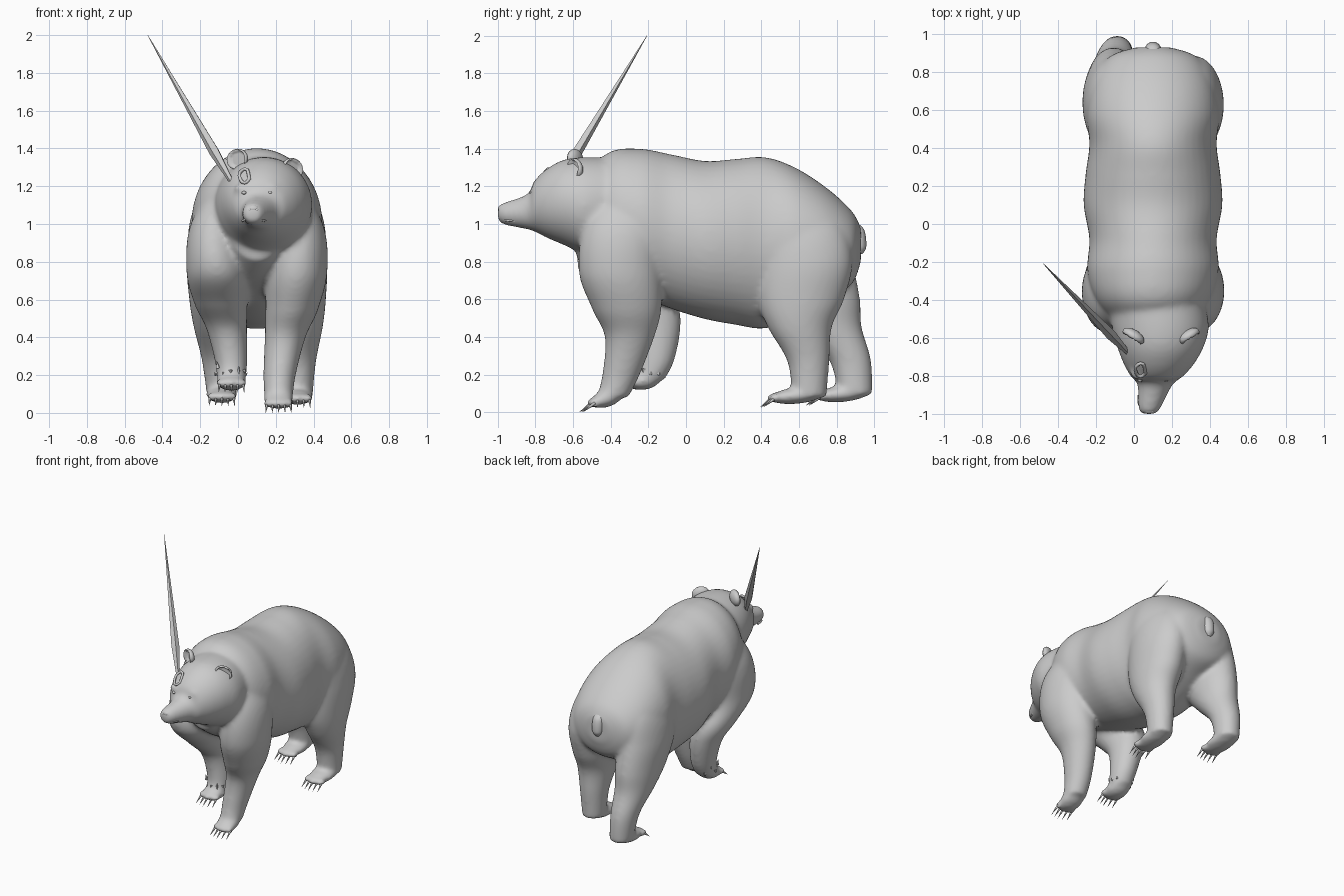
import bpy, bmesh, math, random
from mathutils import Vector, Matrix

random.seed(4)
cube = bpy.data.objects.get("Cube")
if cube:
    bpy.data.objects.remove(cube)

grey = bpy.data.materials.new("fur_grey")
grey.use_nodes = True
grey.diffuse_color = (0.6, 0.6, 0.6, 1)
grey.node_tree.nodes["Principled BSDF"].inputs["Base Color"].default_value = grey.diffuse_color

MIDDLE = 0.1  # the body's own centre line


def finish(name, bm, smooth=True):
    bmesh.ops.recalc_face_normals(bm, faces=bm.faces)
    mesh = bpy.data.meshes.new(name)
    bm.to_mesh(mesh)
    bm.free()
    mesh.materials.append(grey)
    obj = bpy.data.objects.new(name, mesh)
    bpy.context.collection.objects.link(obj)
    if smooth:
        mesh.shade_smooth()
    return obj


def spline(rows, steps=12):
    """Catmull-Rom interpolation through rows of numbers."""
    rows = [Vector(row) for row in rows]
    padded = [rows[0]] + rows + [rows[-1]]
    result = []
    for before, start, end, after in zip(padded, padded[1:], padded[2:], padded[3:]):
        leave, arrive = (end - before) / 2, (after - start) / 2
        for step in range(steps):
            t = step / steps
            ease = t * t * (3 - 2 * t)
            result.append(start.lerp(end, ease) + leave * t * (1 - t) ** 2
                          - arrive * t * t * (1 - t))
    return result + [rows[-1]]


def loft(bm, rows, upright, sides=48):
    """Rows are x, y, z and two radii; upright rings stand across the body."""
    rings = []
    for x, y, z, wide, deep in spline(rows):
        ring = []
        for side in range(sides):
            angle = math.tau * side / sides
            u, v = wide * math.cos(angle), deep * math.sin(angle)
            offset = (u, 0, v) if upright else (u, v, 0)
            ring.append(bm.verts.new(Vector((x, y, z)) + Vector(offset)))
        rings.append(ring)
    for low, high in zip(rings, rings[1:]):
        for side in range(sides):
            bm.faces.new((low[side - 1], low[side], high[side], high[side - 1]))
    bm.faces.new(rings[0])
    bm.faces.new(rings[-1])


def ball(bm, centre, radii, pitch=0, segments=20):
    matrix = (Matrix.Translation(centre) @ Matrix.Rotation(pitch, 4, 'X')
              @ Matrix.Diagonal((*radii, 1)))
    return bmesh.ops.create_uvsphere(bm, u_segments=segments, v_segments=segments // 2,
                                     radius=1, matrix=matrix)["verts"]


def spike(bm, base, tip, radius, sides=8):
    base, tip = Vector(base), Vector(tip)
    along = tip - base
    matrix = (Matrix.Translation((base + tip) / 2)
              @ along.to_track_quat('Z', 'Y').to_matrix().to_4x4())
    bmesh.ops.create_cone(bm, cap_ends=True, segments=sides, radius1=radius,
                          radius2=radius / 25, depth=along.length, matrix=matrix)


def tube(name, points, radius, cyclic=False):
    curve = bpy.data.curves.new(name, 'CURVE')
    curve.dimensions = '3D'
    curve.bevel_depth = radius
    curve.bevel_resolution = 2
    line = curve.splines.new('POLY')
    line.points.add(len(points) - 1)
    for point, place in zip(line.points, points):
        point.co = (*place, 1)
    line.use_cyclic_u = cyclic
    curve.materials.append(grey)
    bpy.context.collection.objects.link(bpy.data.objects.new(name, curve))


body = bmesh.new()

# Torso from rump to chest: y, back height, belly height, half width
torso = [(.93, .98, .8, .09), (.88, 1.07, .68, .23), (.75, 1.19, .6, .315),
         (.58, 1.3, .51, .35), (.42, 1.355, .445, .335), (.26, 1.345, .465, .355),
         (.1, 1.335, .495, .365), (-.08, 1.37, .55, .335), (-.25, 1.4, .62, .345),
         (-.42, 1.375, .7, .29), (-.58, 1.2, .81, .14)]
loft(body, [(MIDDLE, y, (top + low) / 2, half, (top - low) / 2)
            for y, top, low, half in torso], True)

# Head from neck to nose, turned slightly aside: y, height, radius
head = [(-.38, 1.1, .25), (-.54, 1.1, .255), (-.65, 1.115, .226), (-.74, 1.11, .183),
        (-.805, 1.095, .135), (-.845, 1.065, .093), (-.975, 1.055, .056), (-1, 1.06, .03)]
loft(body, [(.14 - .06 * min(1, (y + .6) ** 2 * 8), y, z, r, r) for y, z, r in head], True)

# Left legs down to the ankle: distance from centre line, y, z, width, depth
front = [(.15, -.32, 1.25, .05, .09), (.225, -.34, 1, .125, .2), (.213, -.35, .75, .16, .22),
         (.185, -.315, .55, .14, .185), (.15, -.3, .4, .108, .132),
         (.12, -.345, .2, .086, .1), (.115, -.39, .08, .075, .085)]
hind = [(.14, .58, 1.2, .05, .1), (.205, .6, 1, .12, .23), (.215, .63, .8, .155, .255),
        (.215, .61, .6, .15, .23), (.22, .605, .45, .128, .17),
        (.217, .65, .27, .096, .112), (.215, .655, .08, .08, .092)]


def place(side, swing, lift, inward, out, y, z):
    """Mirror a leg point and swing the right leg back, most at the foot."""
    if side > 0:
        return Vector((MIDDLE + out, y, z))
    bend = max(0, min(1, (.75 - z) / .67))
    return Vector((MIDDLE - out + inward * bend, y + swing * math.sin(bend * math.pi / 2),
                   z + lift * bend))


def leg(name, rows, side, bending, paw, radii, pitch):
    loft(body, [(*place(side, *bending, *row[:3]), *row[3:]) for row in rows], False)
    centre = place(side, *bending, *paw)
    ball(body, centre, radii, -pitch)
    claws = bmesh.new()
    for toe in range(-2, 3):
        tip = centre + Vector((toe * .031, abs(toe) * .009 - radii[1] * .88,
                               pitch * radii[1] * .8))
        ball(body, tip, (.019, .034, .025), segments=12)
        spike(claws, tip, tip + Vector((toe * .003, -.065, max(-.05, -tip.z))), .01)
    finish(name + "_claws", claws)


for side, word in ((1, "left"), (-1, "right")):
    leg(word + "_front", front, side, (.19, .09, -.02), (.115, -.42, .075),
        (.08, .093, .048), -.35 if side > 0 else -.1)
    leg(word + "_hind", hind, side, (.245, .01, .03), (.215, .59, .088),
        (.084, .15, .044), -.1)
    # Brow ridge and eye
    ball(body, (MIDDLE + side * .075, -.785, 1.19), (.045, .04, .025))
    eye = bmesh.new()
    ball(eye, (MIDDLE + side * .068, -.818, 1.165), (.013, .014, .009))
    finish(word + "_eye", eye)
    # Cupped ear
    ear = bmesh.new()
    for vert in ball(ear, (0, 0, 0), (1, 1, 1), segments=24):
        if vert.co.y < -.5:
            vert.co.y = .3
    ear.transform(Matrix.Translation((.143 + side * .146, -.59, 1.318 - side * .025))
                  @ Matrix.Rotation(side * .55, 4, 'Z')
                  @ Matrix.Rotation(.1 + side * .35, 4, 'Y')
                  @ Matrix.Diagonal((.064, .034, .055, 1)))
    finish(word + "_ear", ear)

# Blend torso, head and legs into one skin
skin = finish("body", body)
blend = skin.modifiers.new("blend", 'REMESH')
blend.mode = 'VOXEL'
blend.voxel_size = .014
blend.use_smooth_shade = True
soften = skin.modifiers.new("soften", 'SMOOTH')
soften.iterations = 12

# Nose with nostril wings
nose = bmesh.new()
ball(nose, (.08, -.982, 1.08), (.032, .017, .02))
for side in (-1, 1):
    ball(nose, (.08 + side * .018, -.985, 1.074), (.013, .013, .012))
finish("nose", nose)

# Lip line around the muzzle
tube("lips", spline([(.025, -.9, 1.015), (.03, -.955, 1.02), (.08, -.978, 1.03),
                     (.13, -.955, 1.02), (.15, -.9, 1.015)]), .006)

# Ragged ring on the forehead and torn skin on the raised leg
ring = []
torn = bmesh.new()
for step in range(12):
    angle = math.tau * step / 12
    around = Vector((math.cos(angle), math.sin(angle), 0))
    ring.append((.035 + .025 * around.x * random.uniform(.8, 1.2),
                 -.768 + .035 * around.y, 1.255 + .037 * around.y))
    base = Vector((-.038, -.185, random.uniform(.2, .25))) + around * .078
    spike(torn, base, base + around * .008 + Vector((0, 0, random.uniform(-.045, .05))), .014, 4)
tube("forehead_wound", ring, .009, True)
finish("torn_skin", torn, False)

# Stubby tail
tail = bmesh.new()
loft(tail, [(MIDDLE, .87, 1.02, .025, .02), (MIDDLE, .91, .97, .04, .036),
            (MIDDLE, .922, .88, .04, .036), (MIDDLE, .925, .84, .015, .012)], False)
finish("tail", tail)

# Long faceted spear stuck in the head
spear = bmesh.new()
foot, tip = Vector((-.02, -.69, 1.2)), Vector((-.478, -.208, 2))
widest = foot.lerp(tip, .23)
for end in (tip, foot.lerp(tip, -.12)):
    spike(spear, widest, end, .029, 5)
finish("spear", spear, False)
